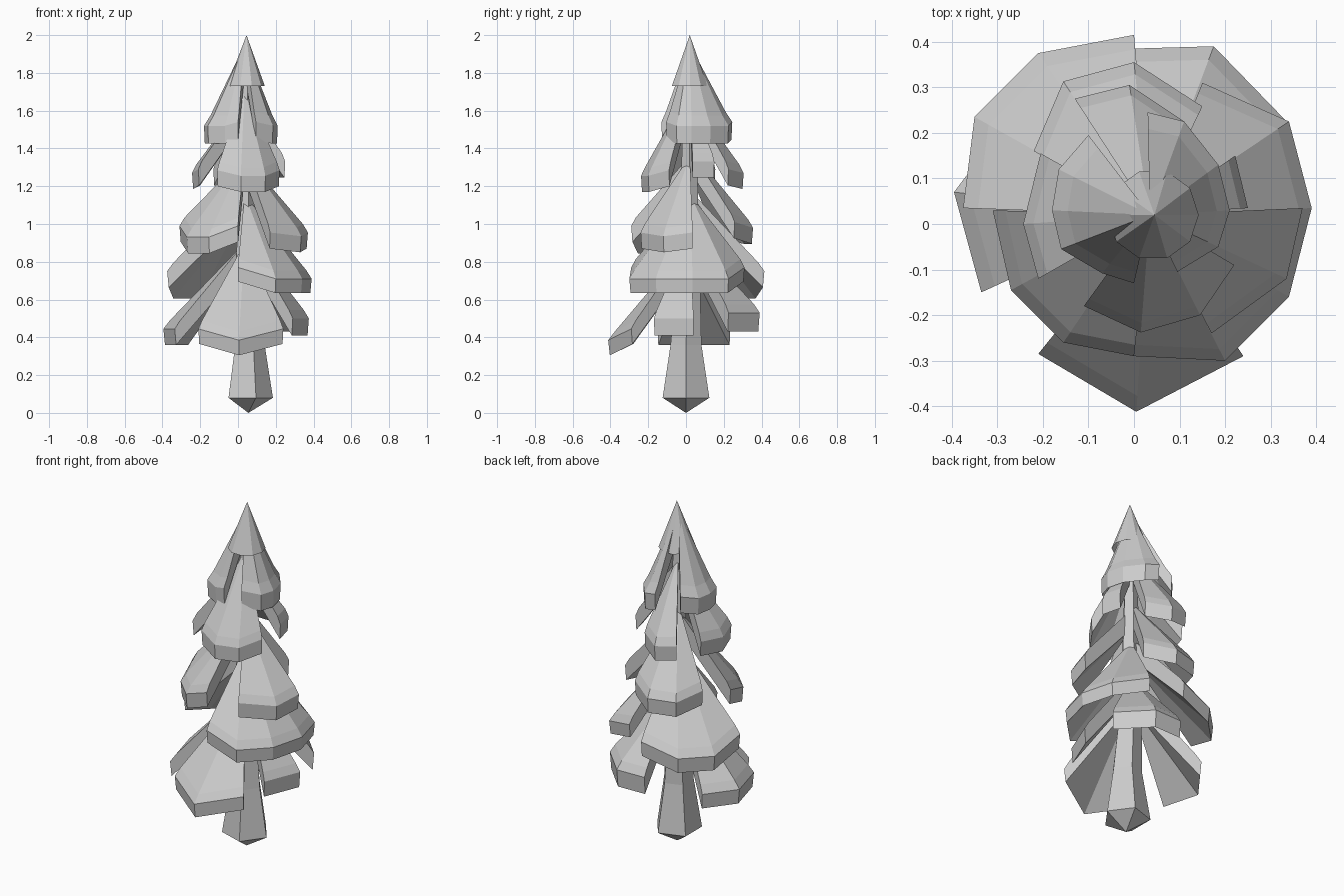
import bpy, math

if "Cube" in bpy.data.objects:
    bpy.data.objects.remove(bpy.data.objects["Cube"])

AX, AY = 0.035, 0.02     # trunk axis that all boughs grow from


def make(name, verts, faces):
    me = bpy.data.meshes.new(name)
    me.from_pydata(verts, [], faces)
    ob = bpy.data.objects.new(name, me)
    bpy.context.collection.objects.link(ob)
    return ob


def bough(name, top, lip, outline, drop=0.085, thick=0.12, rise=0.06,
          shoulder=(0.92, 0.045), tip=(AX, AY)):
    """Drooping wedge: fan from the axis, bevelled shoulder, upright rim, fan underneath."""
    verts = [(*tip, top), (*tip, top - thick)]
    n = len(outline)
    for i, (x, y) in enumerate(outline):
        z = lip + (rise if i in (0, n - 1) else 0)
        for k, dz in (shoulder, (1.0, 0), (0.98, -drop)):
            verts.append((AX + (x - AX) * k, AY + (y - AY) * k, z + dz))
    faces = []
    for i in range(n - 1):
        a, b = 2 + 3 * i, 5 + 3 * i
        faces += [(0, a, b), (a, a + 1, b + 1, b),
                  (a + 1, a + 2, b + 2, b + 1), (1, b + 2, a + 2)]
    e = 2 + 3 * (n - 1)
    faces += [(0, 1, 4, 3, 2), (0, e, e + 1, e + 2, 1)]
    return make(name, verts, faces)


# Five-sided tapered trunk with a pointed foot
rings = [(0.055, 0, 0.08, 0.13), (0.055, 0, 0.36, 0.086),
         (0.04, 0.015, 0.8, 0.06), (0.04, 0.02, 1.75, 0.03)]
verts = [(0.055, 0, 0)]
for cx, cy, z, r in rings:
    for i in range(5):
        a = math.tau * i / 5
        verts.append((cx + r * math.cos(a), cy + r * math.sin(a), z))
faces = [(0, 1 + (i + 1) % 5, 1 + i) for i in range(5)]
for k in range(len(rings) - 1):
    for i in range(5):
        a, b = 1 + 5 * k + i, 1 + 5 * k + (i + 1) % 5
        faces.append((a, b, b + 5, a + 5))
faces.append(tuple(range(16, 21)))
make("trunk", verts, faces)

# Lowest boughs
bough("low_bough_front", 0.90, 0.385, [(-.21, -.285), (.005, -.412), (.24, -.29)], drop=.08)
bough("low_bough_left", 0.90, 0.445, [(-.335, -.15), (-.395, .07), (-.27, .235)], rise=0)
bough("low_bough_back", 0.94, 0.53, [(.335, .225), (.175, .39), (0, .385)], rise=0, drop=.1)
bough("low_bough_right", 0.95, 0.50, [(.29, -.17), (.375, .04)], rise=0, drop=.09)

# Lower-middle boughs
bough("lower_middle_bough_right", 1.16, 0.71,
      [(0, -.29), (.2, -.3), (.34, -.16), (.39, .035), (.34, .225), (.15, .31)], drop=.075)
bough("lower_middle_bough_back", 1.18, 0.69,
      [(0, .415), (-.21, .375), (-.35, .235), (-.375, .035)])

# Upper-middle boughs
bough("upper_middle_bough_left", 1.36, 0.93,
      [(-.31, .03), (-.27, -.145), (-.155, -.26), (0, -.29)])
bough("upper_middle_bough_right", 1.36, 0.935, [(.17, -.24), (.335, -.12), (.37, .035)], rise=.02)
bough("upper_middle_bough_back", 1.40, 0.98,
      [(.15, .258), (0, .355), (-.155, .313), (-.22, .16)], rise=.03)

# High boughs
bough("high_bough_front", 1.72, 1.255,
      [(-.11, -.18), (.015, -.238), (.145, -.2), (.22, -.09)], rise=.03)
bough("high_bough_left", 1.66, 1.27, [(-.21, -.12), (-.243, 0), (-.205, .155)], rise=.02)
bough("high_bough_right", 1.66, 1.31, [(.25, .035), (.222, .15)], rise=.02)
bough("high_bough_back", 1.68, 1.27, [(.11, .225), (-.01, .305), (-.13, .275)], rise=.02)

# Crown: pointed cap, then two skirts with a gap at front and back
cap = [(0.045, 0.02, 2.0)]
for i in range(10):
    a = math.tau * i / 10
    cap.append((0.042 + 0.1 * math.cos(a), 0.02 + 0.1 * math.sin(a), 1.73))
make("crown_cap", cap, [(0, 1 + i, 1 + (i + 1) % 10) for i in range(10)])
skirt = dict(drop=.095, thick=.16, rise=.02, shoulder=(0.84, 0.055))
bough("crown_skirt_left", 1.95, 1.52,
      [(-.10, .195), (-.165, .12), (-.18, .03), (-.16, -.055), (-.07, -.108), (0, -.13)], **skirt)
bough("crown_skirt_right", 1.95, 1.52,
      [(.095, -.105), (.185, -.05), (.21, .03), (.185, .13), (.11, .225), (.03, .245)], **skirt)
